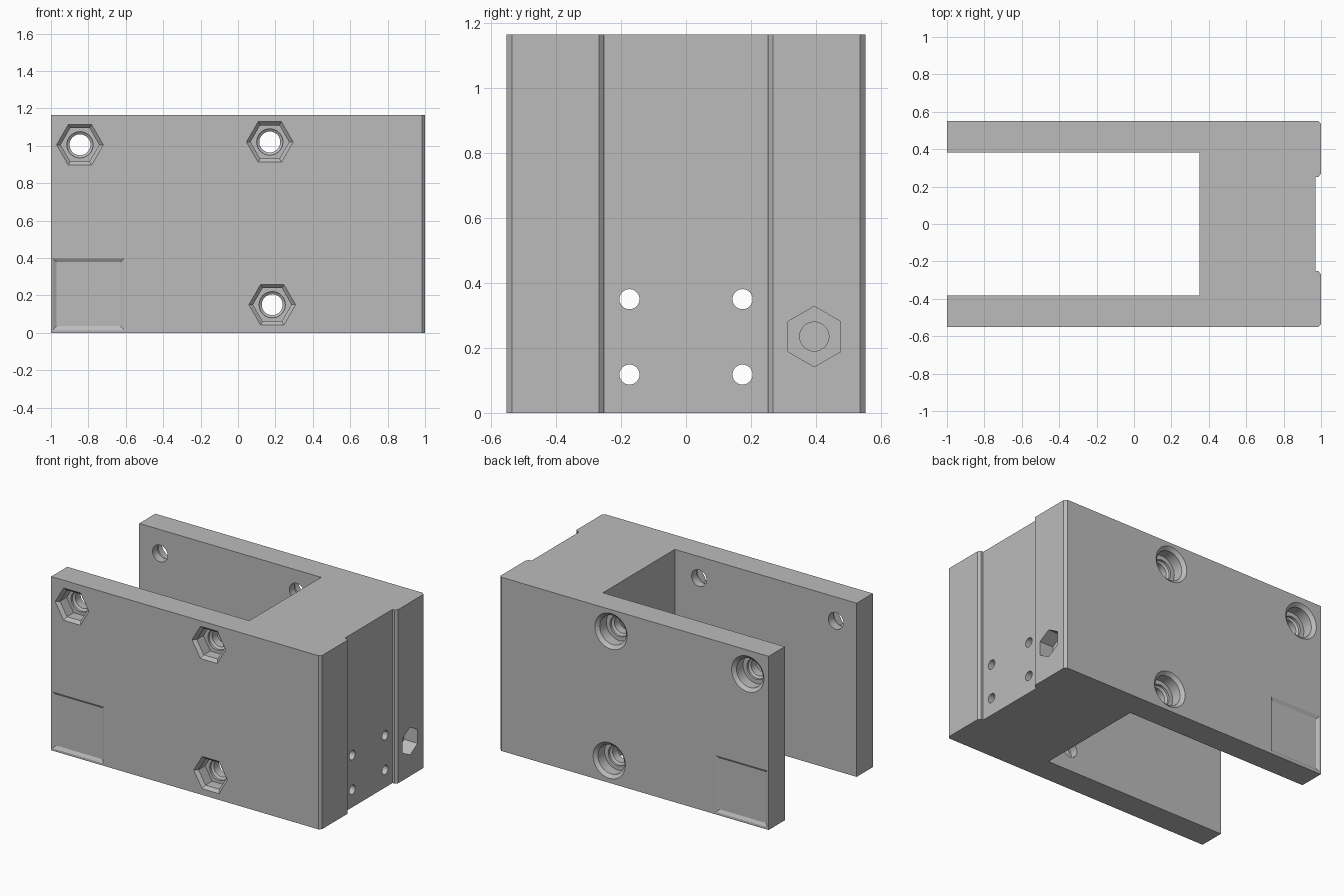
import bpy
import bmesh
from math import radians, cos, sin, tau, sqrt
from mathutils import Vector

cube = bpy.data.objects.get("Cube")
if cube:
    bpy.data.objects.remove(cube, do_unlink=True)

HEIGHT = 1.165
SIDE = 0.552      # half depth of the block
END = 1.0         # half length of the block
RECESS = 0.97     # floor of the end channel

grey = bpy.data.materials.new("machined grey")
grey.use_nodes = True
COLOUR = (0.5, 0.5, 0.5, 1)
grey.diffuse_color = COLOUR
grey.node_tree.nodes["Principled BSDF"].inputs["Base Color"].default_value = COLOUR


def make_object(name, bm):
    bmesh.ops.recalc_face_normals(bm, faces=bm.faces)
    mesh = bpy.data.meshes.new(name)
    bm.to_mesh(mesh)
    bm.free()
    mesh.materials.append(grey)
    obj = bpy.data.objects.new(name, mesh)
    bpy.context.collection.objects.link(obj)
    return obj


# Block: mirrored half profile extruded upward
half = [(0.35, 0.381), (-END, 0.381), (-END, SIDE), (END - 0.016, SIDE),
        (END, SIDE - 0.016), (END, 0.268), (END - 0.015, 0.252), (RECESS, 0.252)]
outline = half + [(x, -y) for x, y in reversed(half)]
bm = bmesh.new()
base = bm.faces.new([bm.verts.new((x, y, 0)) for x, y in outline])
grown = bmesh.ops.extrude_face_region(bm, geom=[base])["geom"]
bmesh.ops.translate(bm, vec=(0, 0, HEIGHT),
                    verts=[g for g in grown if isinstance(g, bmesh.types.BMVert)])
block = make_object("clamp_block", bm)


def cut(start, inward, sections, sides, phase=0):
    """Remove a lofted prism; sections are (depth, radius) pairs."""
    inward = Vector(inward)
    up = Vector((0, 0, 1))
    across = inward.cross(up)
    bm = bmesh.new()
    rings = []
    for depth, radius in sections:
        centre = Vector(start) + inward * depth
        angles = [radians(phase) + tau * i / sides for i in range(sides)]
        rings.append([bm.verts.new(centre + radius * (across * cos(a) + up * sin(a)))
                      for a in angles])
    bm.faces.new(rings[0])
    bm.faces.new(rings[-1])
    for a, b in zip(rings, rings[1:]):
        for i in range(sides):
            j = (i + 1) % sides
            bm.faces.new((a[i], a[j], b[j], b[i]))
    cutter = make_object("cutter", bm)
    cutter.hide_render = True
    mod = block.modifiers.new("cut", "BOOLEAN")
    mod.operation = "DIFFERENCE"
    mod.solver = "EXACT"
    mod.object = cutter
    bpy.context.view_layer.objects.active = block
    bpy.ops.object.modifier_apply(modifier=mod.name)
    bpy.data.objects.remove(cutter, do_unlink=True)


front, back = (0, 1, 0), (0, -1, 0)

# Clamp bolts: hex nut pockets in front, round counterbores behind
for x, z in [(-0.845, 1.005), (0.17, 1.02), (0.183, 0.15)]:
    for y, inward, sides in [(-SIDE, front, 6), (SIDE, back, 32)]:
        outer = 0.125 if sides == 6 else 0.12
        inner = outer - 0.022
        cut((x, y, z), inward,
            [(-0.02, outer + 0.022), (0.02, inner), (0.09, inner)], sides)
        cut((x, y, z), inward,
            [(0.05, 0.07), (0.105, 0.07), (0.115, 0.056), (0.3, 0.056)], 32)

# Shallow square label pockets with sloped borders
for y, inward in [(-SIDE, front), (SIDE, back)]:
    cut((-0.8, y, 0.206), inward,
        [(-0.012, 0.21 * sqrt(2)), (0.012, 0.171 * sqrt(2))], 4, 45)

# Mounting holes through the end wall
for y in (-0.174, 0.174):
    for z in (0.118, 0.35):
        cut((RECESS, y, z), (-1, 0, 0), [(-0.1, 0.031), (0.8, 0.031)], 24)

# Blind hex nut pocket on the end face
cut((END, 0.395, 0.235), (-1, 0, 0), [(-0.05, 0.093), (0.1, 0.093)], 6, 30)
cut((END, 0.395, 0.235), (-1, 0, 0), [(0.05, 0.045), (0.3, 0.045)], 24)

# Smooth bores with sharp edges kept
bpy.ops.object.select_all(action="DESELECT")
block.select_set(True)
bpy.context.view_layer.objects.active = block
bpy.ops.object.shade_smooth_by_angle(angle=radians(25))
